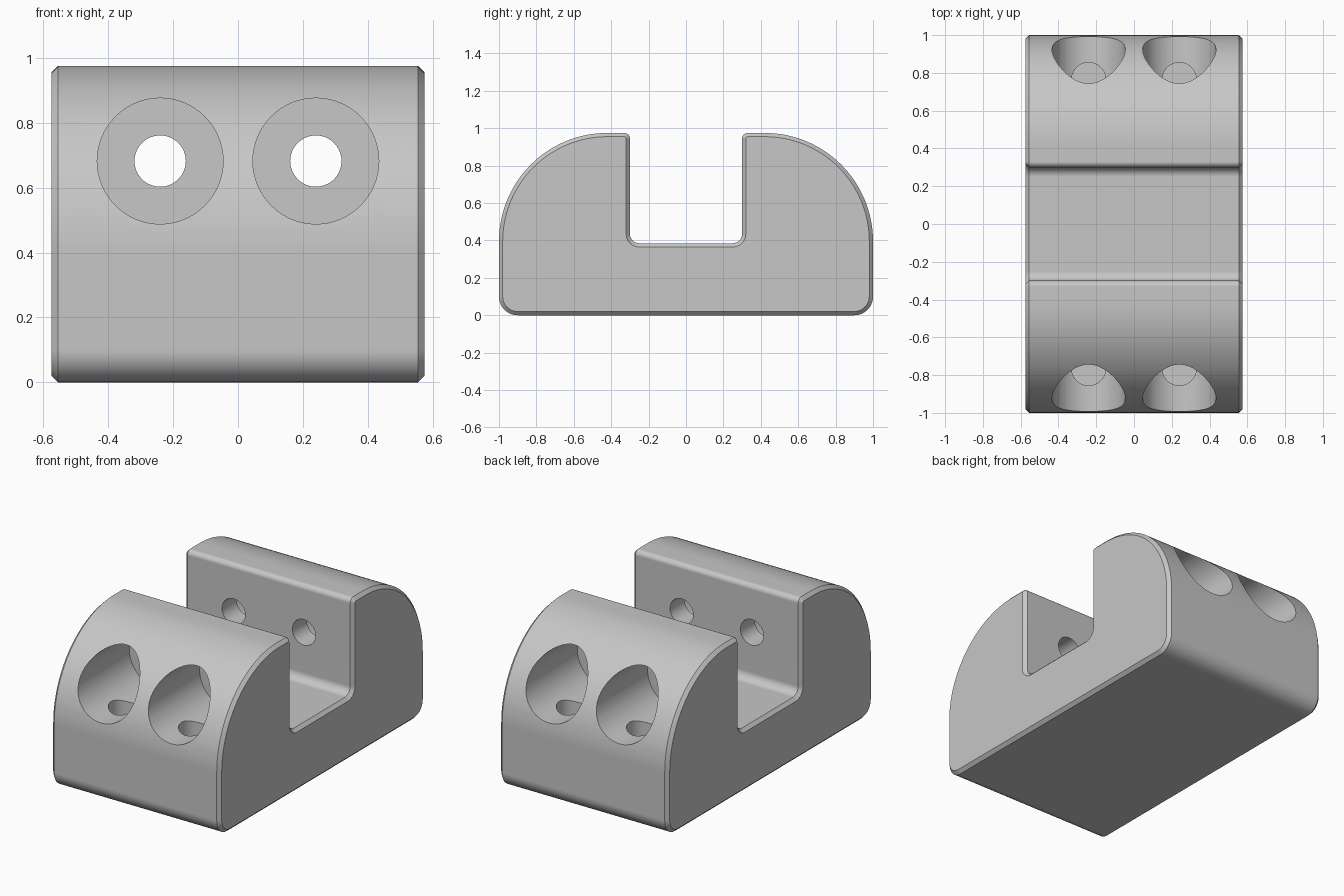
import bpy
import bmesh
from math import radians, cos, sin, pi
from mathutils import Matrix, Vector

cube = bpy.data.objects.get("Cube")
if cube:
    bpy.data.objects.remove(cube, do_unlink=True)

HALF_WIDTH = 0.575
HOLE_X, HOLE_Z = 0.24, 0.682

grey = bpy.data.materials.new("plain_grey")
grey.use_nodes = True
colour = (0.57, 0.57, 0.57, 1)
grey.diffuse_color = colour
grey.node_tree.nodes["Principled BSDF"].inputs["Base Color"].default_value = colour


def make_object(name, bm):
    mesh = bpy.data.meshes.new(name)
    bmesh.ops.recalc_face_normals(bm, faces=bm.faces)
    bm.to_mesh(mesh)
    bm.free()
    mesh.materials.append(grey)
    obj = bpy.data.objects.new(name, mesh)
    bpy.context.collection.objects.link(obj)
    return obj


def arc(y, z, radius, start, end, steps):
    angles = [radians(start + (end - start) * i / steps) for i in range(steps + 1)]
    return [(y + radius * cos(a), z + radius * sin(a)) for a in angles]


def cylinder(name, radius, start, end):
    start, end = Vector(start), Vector(end)
    axis = end - start
    turn = axis.to_track_quat("Z", "Y").to_matrix().to_4x4()
    bm = bmesh.new()
    bmesh.ops.create_cone(bm, cap_ends=True, segments=64, radius1=radius,
                          radius2=radius, depth=axis.length,
                          matrix=Matrix.Translation((start + end) / 2) @ turn)
    obj = make_object(name, bm)
    obj.hide_render = True
    return obj


# Half of the cross-section: bottom corner, shoulder, lip, channel fillet
half = (arc(0.9, 0.1, 0.1, -90, 0, 10)
        + arc(0.42, 0.395, 0.58, 0, 90, 32)
        + arc(0.33, 0.945, 0.03, 90, 180, 6)
        + arc(0.25, 0.435, 0.05, 0, -90, 6))
profile = half + [(-y, z) for y, z in reversed(half)]

# Body: extruded section with chamfered ends
bm = bmesh.new()
end_face = bm.faces.new([bm.verts.new((-HALF_WIDTH, y, z)) for y, z in profile])
extruded = bmesh.ops.extrude_face_region(bm, geom=[end_face], use_keep_orig=True)
moved = [g for g in extruded["geom"] if isinstance(g, bmesh.types.BMVert)]
bmesh.ops.translate(bm, verts=moved, vec=(2 * HALF_WIDTH, 0, 0))
bmesh.ops.recalc_face_normals(bm, faces=bm.faces)
rim = [e for e in bm.edges if abs(e.verts[0].co.x - e.verts[1].co.x) < 0.001]
bmesh.ops.bevel(bm, geom=rim, offset=0.02, segments=1, profile=0.5,
                affect="EDGES", clamp_overlap=False)
body = make_object("clamp_body", bm)

# Bolt holes, counterbores and the blind holes in the counterbore walls
cutters = []
for x in (-HOLE_X, HOLE_X):
    cutters.append(cylinder("bolt_hole", 0.079, (x, -1.2, HOLE_Z), (x, 1.2, HOLE_Z)))
    for side in (-1, 1):
        cutters.append(cylinder("counterbore", 0.194,
                                (x, side * 1.2, HOLE_Z), (x, side * 0.44, HOLE_Z)))
        cutters.append(cylinder("blind_hole", 0.09,
                                (x, side * 0.765, 0.25), (x, side * 0.765, HOLE_Z)))

bpy.ops.object.select_all(action="DESELECT")
bpy.context.view_layer.objects.active = body
body.select_set(True)
for cutter in cutters:
    cut = body.modifiers.new("cut", "BOOLEAN")
    cut.operation = "DIFFERENCE"
    cut.solver = "EXACT"
    cut.object = cutter
    bpy.ops.object.modifier_apply(modifier=cut.name)
    bpy.data.objects.remove(cutter, do_unlink=True)

# Smooth curves with crisp edges
bpy.ops.object.shade_smooth_by_angle(angle=radians(30))
weighted = body.modifiers.new("weighted_normals", "WEIGHTED_NORMAL")
weighted.keep_sharp = True
